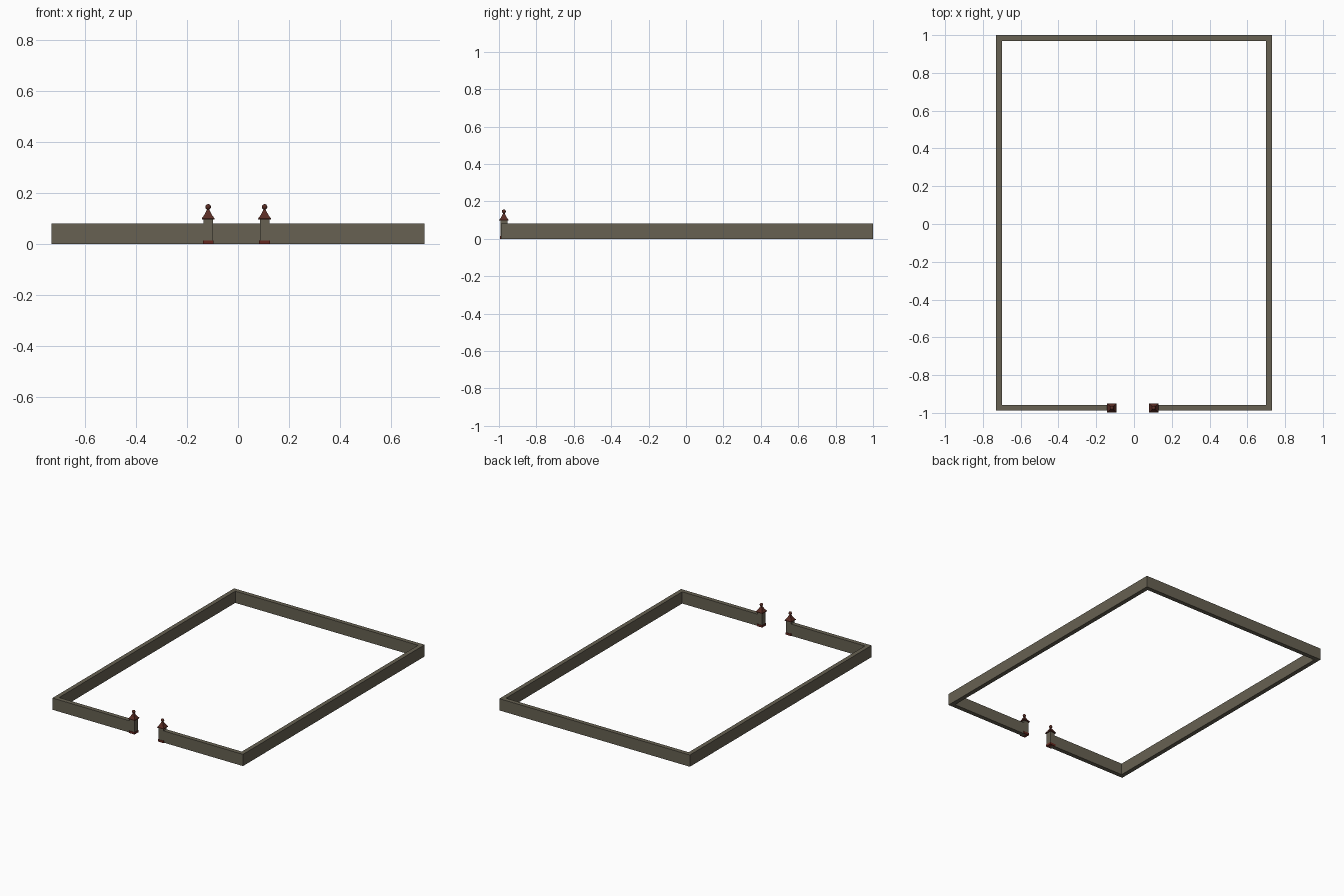
import bpy, bmesh, math

if "Cube" in bpy.data.objects:
    bpy.data.objects.remove(bpy.data.objects["Cube"])

def material(name, rgb):
    m = bpy.data.materials.new(name)
    m.diffuse_color = (*rgb, 1)
    m.use_nodes = True
    m.node_tree.nodes["Principled BSDF"].inputs["Base Color"].default_value = m.diffuse_color
    return m

STONE = material("grey_brown_stone", (0.135, 0.12, 0.085))
RED = material("dark_red_brick", (0.13, 0.022, 0.014))
ROOF = material("red_brown_roof", (0.10, 0.026, 0.018))

def make(name, bm, mat):
    bmesh.ops.recalc_face_normals(bm, faces=bm.faces)
    me = bpy.data.meshes.new(name)
    bm.to_mesh(me)
    bm.free()
    me.materials.append(mat)
    ob = bpy.data.objects.new(name, me)
    bpy.context.collection.objects.link(ob)
    return ob

def stack(name, x, y, profile, mat, sides=4):
    """Closed solid from (half width, z) rings; square when sides is 4."""
    bm = bmesh.new()
    k = 1 / math.cos(math.pi / sides)
    rings = []
    for r, z in profile:
        rings.append([bm.verts.new((x + r * k * math.cos((i + .5) * math.tau / sides),
                                    y + r * k * math.sin((i + .5) * math.tau / sides), z))
                      for i in range(sides)])
    for a, b in zip(rings, rings[1:]):
        for i in range(sides):
            j = (i + 1) % sides
            bm.faces.new((a[i], a[j], b[j], b[i]))
    bm.faces.new(rings[0])
    bm.faces.new(rings[-1])
    return make(name, bm, mat)

# Perimeter wall: C-shaped footprint, open at the gateway
GATE_L, GATE_R, GATE_Y = -0.117, 0.104, -0.974
outer, inner, t = 0.73, 0.70, 0.081
path = [(GATE_L, -0.988), (-outer, -0.988), (-outer, 1), (outer, 1), (outer, -0.988), (GATE_R, -0.988),
        (GATE_R, -0.958), (inner, -0.958), (inner, 0.97), (-inner, 0.97), (-inner, -0.958), (GATE_L, -0.958)]
bm = bmesh.new()
n = len(path)
low = [bm.verts.new((x, y, 0)) for x, y in path]
top = [bm.verts.new((x, y, t)) for x, y in path]
for i in range(n):
    j = (i + 1) % n
    bm.faces.new((low[i], low[j], top[j], top[i]))
for ring in (low, top):
    for i in range(n // 2 - 1):
        bm.faces.new((ring[i], ring[i + 1], ring[n - 2 - i], ring[n - 1 - i]))
make("perimeter_wall", bm, STONE)

# Gate pillars: plinth, shaft, flared roof, ball finial
for side, x in (("left", GATE_L), ("right", GATE_R)):
    stack(side + "_pillar_plinth", x, GATE_Y, [(0.021, 0), (0.021, 0.015)], RED)
    stack(side + "_pillar_shaft", x, GATE_Y, [(0.0185, 0.015), (0.0185, 0.099)], STONE)
    stack(side + "_pillar_roof", x, GATE_Y,
          [(0.025, 0.097), (0.025, 0.101), (0.016, 0.113), (0.008, 0.128), (0.003, 0.138)], ROOF)
    bm = bmesh.new()
    bmesh.ops.create_uvsphere(bm, u_segments=12, v_segments=8, radius=0.011)
    bmesh.ops.translate(bm, verts=bm.verts, vec=(x, GATE_Y, 0.146))
    ball = make(side + "_ball_finial", bm, ROOF)
    for p in ball.data.polygons:
        p.use_smooth = True
